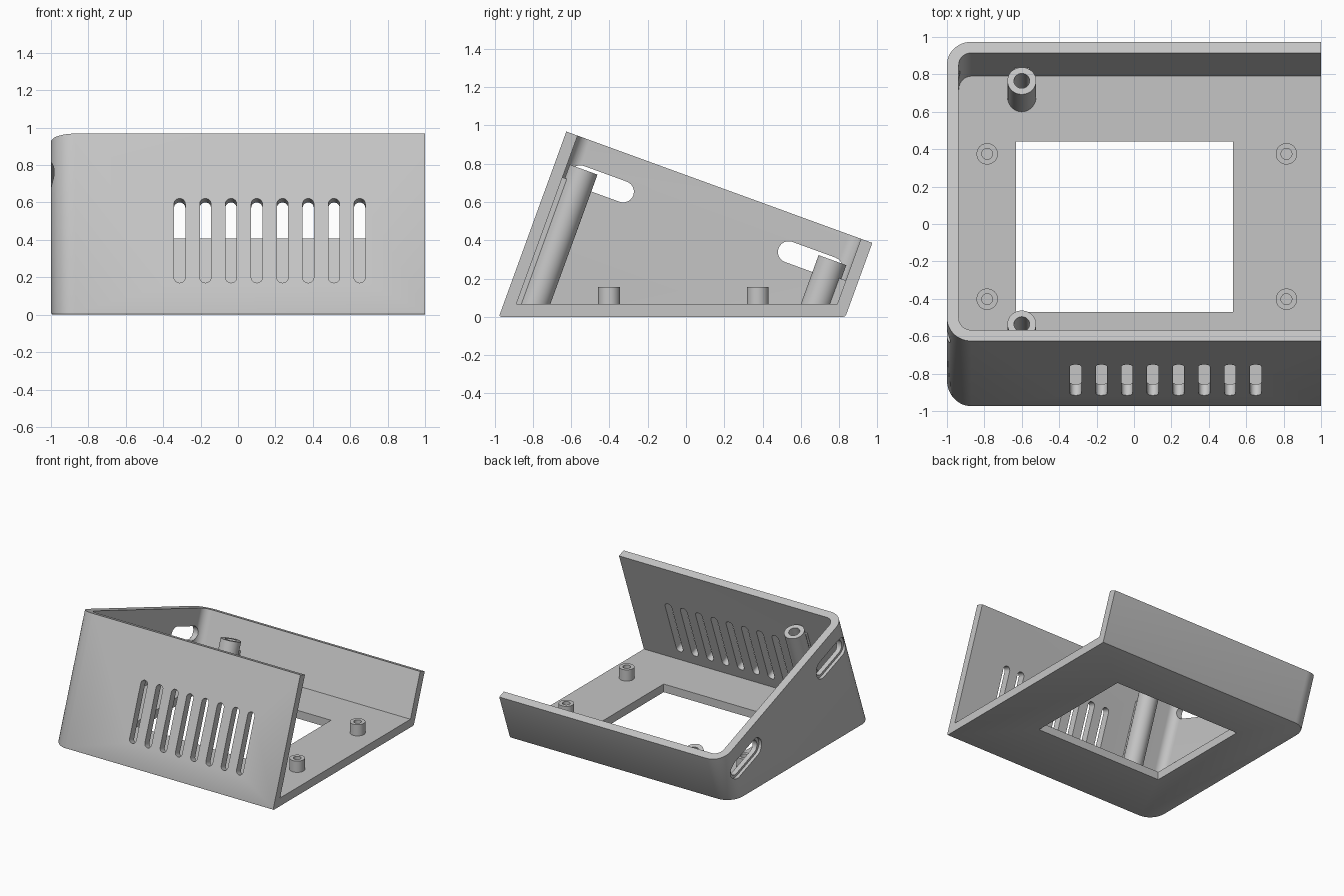
import bpy, bmesh
from math import sin, cos, pi, radians
from mathutils import Matrix, Vector

cube = bpy.data.objects.get("Cube")
if cube:
    bpy.data.objects.remove(cube)

TILT = Matrix.Rotation(radians(-20), 4, 'X')   # leaning frame of the case
FLAT = Matrix.Identity(4)
WALL, FLOOR, RIM = 0.063, 0.066, 0.696
FRONT, BACK = -0.919, 0.783

grey = bpy.data.materials.new("light grey plastic")
grey.use_nodes = True
colour = (0.56, 0.56, 0.56, 1)
grey.diffuse_color = colour
grey.node_tree.nodes["Principled BSDF"].inputs["Base Color"].default_value = colour


def arc(cx, cy, r, start, end, n=12):
    return [(cx + r * cos(radians(start + (end - start) * i / n)),
             cy + r * sin(radians(start + (end - start) * i / n))) for i in range(n + 1)]


def circle(cx, cy, r, n=40):
    return arc(cx, cy, r, 0, 360, n)[:-1]


def stadium(cx, cy, half, r):
    """Slot outline running along the first axis."""
    return arc(cx + half, cy, r, -90, 90) + arc(cx - half, cy, r, 90, 270)


def rect(x0, x1, y0, y1):
    return [(x0, y0), (x1, y0), (x1, y1), (x0, y1)]


def tray(inset, right, r):
    """Outline with two rounded corners on the closed side."""
    x, lo, hi = -1 + inset, FRONT + inset, BACK - inset
    return ([(right, lo), (right, hi)] + arc(x + r, hi - r, r, 90, 180)
            + arc(x + r, lo + r, r, 180, 270))


def prism(name, outline, lo, hi, axis='Z', frame=TILT, base=None, chamfer=0):
    """Extrude an outline along an axis; optionally trim it flat at height base."""
    place = {'Z': lambda a, b, c: (a, b, c),
             'Y': lambda a, b, c: (a, c, b),
             'X': lambda a, b, c: (c, a, b)}[axis]
    bm = bmesh.new()
    face = bm.faces.new([bm.verts.new(place(a, b, lo)) for a, b in outline])
    top = bmesh.ops.extrude_face_region(bm, geom=[face])['geom']
    shift = Vector(place(0, 0, hi - lo))
    bmesh.ops.translate(bm, vec=shift, verts=[v for v in top if isinstance(v, bmesh.types.BMVert)])
    bm.transform(frame)
    if base is not None:
        cut = bmesh.ops.bisect_plane(bm, geom=bm.verts[:] + bm.edges[:] + bm.faces[:],
                                     plane_co=(0, 0, base), plane_no=(0, 0, 1), clear_inner=True)
        rim = [e for e in cut['geom_cut'] if isinstance(e, bmesh.types.BMEdge)]
        bmesh.ops.contextual_create(bm, geom=rim)
        if chamfer:
            edges = [e for e in bm.edges if all(abs(v.co.z - base) < 1e-4 for v in e.verts)
                     and not all(v.co.x > 0.99 for v in e.verts)]
            bmesh.ops.bevel(bm, geom=edges, offset=chamfer, segments=2, profile=0.5,
                            affect='EDGES', clamp_overlap=True)
    bmesh.ops.recalc_face_normals(bm, faces=bm.faces)
    mesh = bpy.data.meshes.new(name)
    bm.to_mesh(mesh)
    bm.free()
    mesh.materials.append(grey)
    obj = bpy.data.objects.new(name, mesh)
    bpy.context.collection.objects.link(obj)
    return obj


def activate(obj):
    bpy.ops.object.select_all(action='DESELECT')
    obj.select_set(True)
    bpy.context.view_layer.objects.active = obj


def carve(obj, cutter):
    cutter.hide_render = True
    mod = obj.modifiers.new("cut", 'BOOLEAN')
    mod.operation, mod.solver, mod.object = 'DIFFERENCE', 'EXACT', cutter
    activate(obj)
    bpy.ops.object.modifier_apply(modifier=mod.name)
    bpy.data.objects.remove(cutter)


def smooth(obj):
    activate(obj)
    bpy.ops.object.shade_smooth_by_angle(angle=radians(30))


# Case shell: leaning tray with a level floor, open on one side
case = prism("case_shell", tray(0, 1, 0.13), -1, RIM, base=0, chamfer=0.012)
carve(case, prism("cavity", tray(WALL, 1.2, 0.067), -1, 1, base=FLOOR))

# Rectangular opening in the floor
carve(case, prism("floor_opening", rect(-0.63, 0.53, -0.47, 0.44), -0.1, 0.2, frame=FLAT))

# Vertical vents in the front wall
for i in range(8):
    outline = [(x, w) for w, x in stadium(0.087, -0.312 + 0.1375 * i, 0.21, 0.03)]
    carve(case, prism("vent", outline, FRONT - 0.1, FRONT + 0.1, axis='Y'))

# Slots through the closed side, each with a shallow outer recess
for u in (-0.652, 0.508):
    carve(case, prism("side_slot", stadium(u, 0.502, 0.12, 0.056), -1.1, -0.9, axis='X'))
    carve(case, prism("slot_recess", stadium(u, 0.502, 0.125, 0.076), -1.1, -0.975, axis='X'))
smooth(case)

# Tall hollow screw posts, tied to the walls by short ribs
for label, u, wall in (("front", -0.766, FRONT + 0.04), ("back", 0.618, BACK - 0.04)):
    post = prism(label + "_screw_post", circle(-0.6, u, 0.077), -0.9, 0.54, base=0.03)
    carve(post, prism("post_hole", circle(-0.6, u, 0.042), 0.2, 0.7))
    smooth(post)
    near = u + (0.06 if wall > u else -0.06)
    prism(label + "_post_rib", rect(-0.64, -0.56, min(near, wall), max(near, wall)),
          -0.9, 0.464, base=0.03)

# Small board standoffs on the floor
for x in (-0.785, 0.815):
    for y in (-0.402, 0.375):
        standoff = prism("board_standoff", circle(x, y, 0.057), 0.03, 0.157, frame=FLAT)
        carve(standoff, prism("standoff_hole", circle(x, y, 0.029), FLOOR, 0.3, frame=FLAT))
        smooth(standoff)
